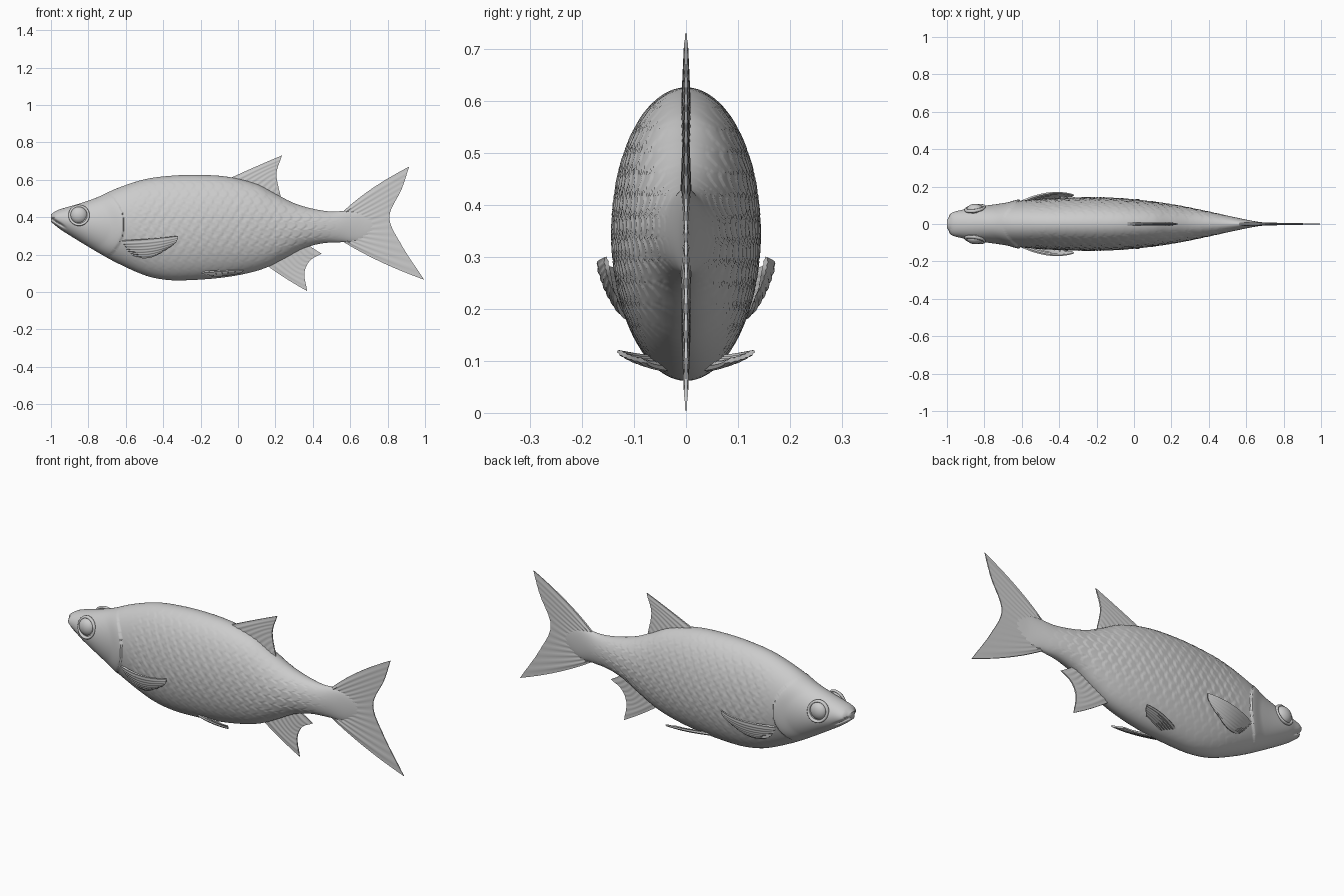
import bpy, bmesh, math
from mathutils import Vector

if "Cube" in bpy.data.objects:
    bpy.data.objects.remove(bpy.data.objects["Cube"])

grey = bpy.data.materials.new("plain grey")
grey.diffuse_color = (0.6, 0.6, 0.6, 1)
grey.use_nodes = True
grey.node_tree.nodes["Principled BSDF"].inputs["Base Color"].default_value = grey.diffuse_color


def finish(name, bm, angle=50):
    bmesh.ops.recalc_face_normals(bm, faces=bm.faces)
    me = bpy.data.meshes.new(name)
    bm.to_mesh(me)
    bm.free()
    me.materials.append(grey)
    ob = bpy.data.objects.new(name, me)
    bpy.context.collection.objects.link(ob)
    bpy.ops.object.select_all(action='DESELECT')
    ob.select_set(True)
    bpy.context.view_layer.objects.active = ob
    bpy.ops.object.shade_smooth_by_angle(angle=math.radians(angle))
    return ob


def step(a, b, x):
    t = min(1, max(0, (x - a) / (b - a)))
    return t * t * (3 - 2 * t)


def hermite(keys, x):
    """Smooth value through (x, value) keys."""
    n = len(keys)
    i = 0
    while i < n - 2 and x > keys[i + 1][0]:
        i += 1

    def slope(k):
        a, b = keys[max(k - 1, 0)], keys[min(k + 1, n - 1)]
        return (b[1] - a[1]) / (b[0] - a[0])
    (x0, p), (x1, q) = keys[i], keys[i + 1]
    w = x1 - x0
    t = (x - x0) / w
    h = t * t * (3 - 2 * t)
    return (p * (1 - h) + q * h + w * slope(i) * t * (1 - t) ** 2
            - w * slope(i + 1) * t * t * (1 - t))


# ---- body: elliptical sections along x ----
TOP = [(-1, .415), (-.97, .435), (-.92, .452), (-.85, .472), (-.75, .507), (-.65, .553), (-.5, .602),
       (-.35, .622), (-.2, .626), (-.05, .615), (.1, .577), (.2, .525), (.3, .475), (.4, .445),
       (.5, .43), (.58, .434), (.64, .43), (.72, .40)]
BOTTOM = [(-1, .375), (-.95, .335), (-.85, .272), (-.75, .212), (-.65, .157), (-.5, .09), (-.4, .067),
          (-.3, .062), (-.1, .075), (.05, .10), (.15, .13), (.25, .18), (.35, .233), (.45, .26),
          (.55, .266), (.64, .27), (.72, .31)]
WIDTH = [(-1, .025), (-.98, .048), (-.94, .068), (-.88, .086), (-.75, .104), (-.6, .125), (-.4, .138),
         (-.2, .142), (0, .131), (.2, .105), (.4, .066), (.55, .034), (.65, .014), (.72, .005)]


def relief(x, z):
    """Outward offset: scales, gill cover and mouth crease."""
    d = 0
    mask = step(-.62, -.48, x) * (1 - step(.3, .58, x)) * (.3 + .7 * step(.12, .3, z))
    row = z / .042
    r = row - math.floor(row) - .5
    s = x / .052 + .5 * (math.floor(row) % 2) + 1.6 * r * r
    d += .0045 * mask * (s - math.floor(s) - .5)
    g = math.hypot((x + .80) / .19, (z - .36) / .2)
    if g < 1:
        d += .008 * step(.6, .97, g)
    crease = z - (.392 - .62 * (x + 1))
    d -= .014 * math.exp(-(crease / .008) ** 2) * (1 - step(-.95, -.91, x))
    return d


bm = bmesh.new()
RINGS, SIDES = 260, 192
rings = []
for i in range(RINGS):
    x = -1 + 1.72 * i / (RINGS - 1)
    hi, lo, w = (hermite(k, x) for k in (TOP, BOTTOM, WIDTH))
    ring = []
    for j in range(SIDES):
        a = 2 * math.pi * j / SIDES
        c, s = math.cos(a), math.sin(a)
        z = (hi + lo) / 2 + s * (hi - lo) / 2
        y = c * (w + relief(x, z) * min(1, w / .03))
        ring.append(bm.verts.new((x, y, z)))
    rings.append(ring)
for a, b in zip(rings, rings[1:]):
    for j in range(SIDES):
        k = (j + 1) % SIDES
        bm.faces.new((a[j], a[k], b[k], b[j]))
bm.faces.new(rings[0])
bm.faces.new(rings[-1])
finish("body", bm)


# ---- fins: sheets ruled through a root, middle and outer curve ----
def along(pts, t):
    n = len(pts) - 1
    return Vector([hermite([(i / n, p[c]) for i, p in enumerate(pts)], t) for c in range(3)])


def fin(name, root, mid, edge, thick, tip, rays, side=1):
    curves = [[p if len(p) == 3 else (p[0], 0, p[1]) for p in c] for c in (root, mid, edge)]
    nu, nv = rays * 4, 24
    grid = []
    for i in range(nu + 1):
        a, b, c = (along(k, i / nu) for k in curves)
        line = []
        for j in range(nv + 1):
            v = j / nv
            line.append(a * (1 - v) * (1 - 2 * v) + b * 4 * v * (1 - v) + c * v * (2 * v - 1))
        grid.append(line)
    bm = bmesh.new()
    sheets = [[], []]
    for i in range(nu + 1):
        for sheet in sheets:
            sheet.append([])
        for j in range(nv + 1):
            du = grid[min(i + 1, nu)][j] - grid[max(i - 1, 0)][j]
            dv = grid[i][min(j + 1, nv)] - grid[i][max(j - 1, 0)]
            n = du.cross(dv).normalized()
            v = j / nv
            h = thick * (1 - v) + tip * v
            h *= .82 + .18 * math.cos(2 * math.pi * rays * i / nu)
            h *= .5 + .5 * min(1, min(i, nu - i) / 3)
            for sheet, sign in zip(sheets, (1, -1)):
                p = grid[i][j] + n * h * sign
                sheet[i].append(bm.verts.new((p.x, p.y * side, p.z)))
    up, dn = sheets
    for i in range(nu):
        for j in range(nv):
            for s in sheets:
                bm.faces.new((s[i][j], s[i + 1][j], s[i + 1][j + 1], s[i][j + 1]))
        for j in (0, nv):
            bm.faces.new((up[i][j], up[i + 1][j], dn[i + 1][j], dn[i][j]))
    for j in range(nv):
        for i in (0, nu):
            bm.faces.new((up[i][j], up[i][j + 1], dn[i][j + 1], dn[i][j]))
    finish(name, bm)


fin("tail_fin",
    [(.56, .428), (.58, .35), (.56, .27)],
    [(.715, .552), (.70, .45), (.69, .365), (.71, .28), (.765, .16)],
    [(.915, .67), (.875, .55), (.81, .40), (.875, .25), (.995, .066)],
    .011, .003, 14)
fin("dorsal_fin",
    [(-.05, .605), (.1, .56), (.225, .49)],
    [(.09, .668), (.165, .61), (.222, .508)],
    [(.235, .73), (.206, .63), (.228, .51)],
    .009, .004, 9)
fin("anal_fin",
    [(.15, .145), (.27, .21), (.37, .255)],
    [(.255, .073), (.32, .15), (.41, .228)],
    [(.37, .005), (.355, .10), (.385, .168), (.448, .205)],
    .009, .004, 9)

for side, label in ((-1, "front"), (1, "back")):
    fin("pectoral_fin_" + label,
        [(-.62, .112, .275), (-.59, .10, .23), (-.55, .095, .19)],
        [(-.46, .165, .285), (-.46, .145, .23), (-.47, .118, .185)],
        [(-.32, .155, .30), (-.335, .148, .265), (-.40, .135, .222)],
        .010, .005, 7, side)
    fin("pelvic_fin_" + label,
        [(-.20, .066, .105), (-.16, .05, .095), (-.13, .03, .085)],
        [(-.08, .115, .115), (-.07, .09, .10), (-.06, .06, .09)],
        [(.03, .132, .119), (.02, .11, .108), (-.01, .075, .098)],
        .009, .005, 6, side)

    # eyeball with a raised socket rim
    eye = bmesh.new()
    bmesh.ops.create_uvsphere(eye, u_segments=32, v_segments=20, radius=1)
    for v in eye.verts:
        v.co = Vector((-.85 + v.co.x * .046, side * (.075 + v.co.y * .033), .41 + v.co.z * .046))
    finish("eye_" + label, eye)
    rim = bmesh.new()
    loops = []
    for i in range(40):
        a = 2 * math.pi * i / 40
        ring = []
        for j in range(10):
            b = 2 * math.pi * j / 10
            r = .05 + .007 * math.cos(b)
            ring.append(rim.verts.new((-.85 + r * math.cos(a),
                                       side * (.083 + .15 * r * math.cos(a) - .25 * r * math.sin(a)
                                               + .009 * math.sin(b)),
                                       .41 + r * math.sin(a))))
        loops.append(ring)
    for i in range(40):
        p, q = loops[i], loops[(i + 1) % 40]
        for j in range(10):
            k = (j + 1) % 10
            rim.faces.new((p[j], p[k], q[k], q[j]))
    finish("eye_rim_" + label, rim)
